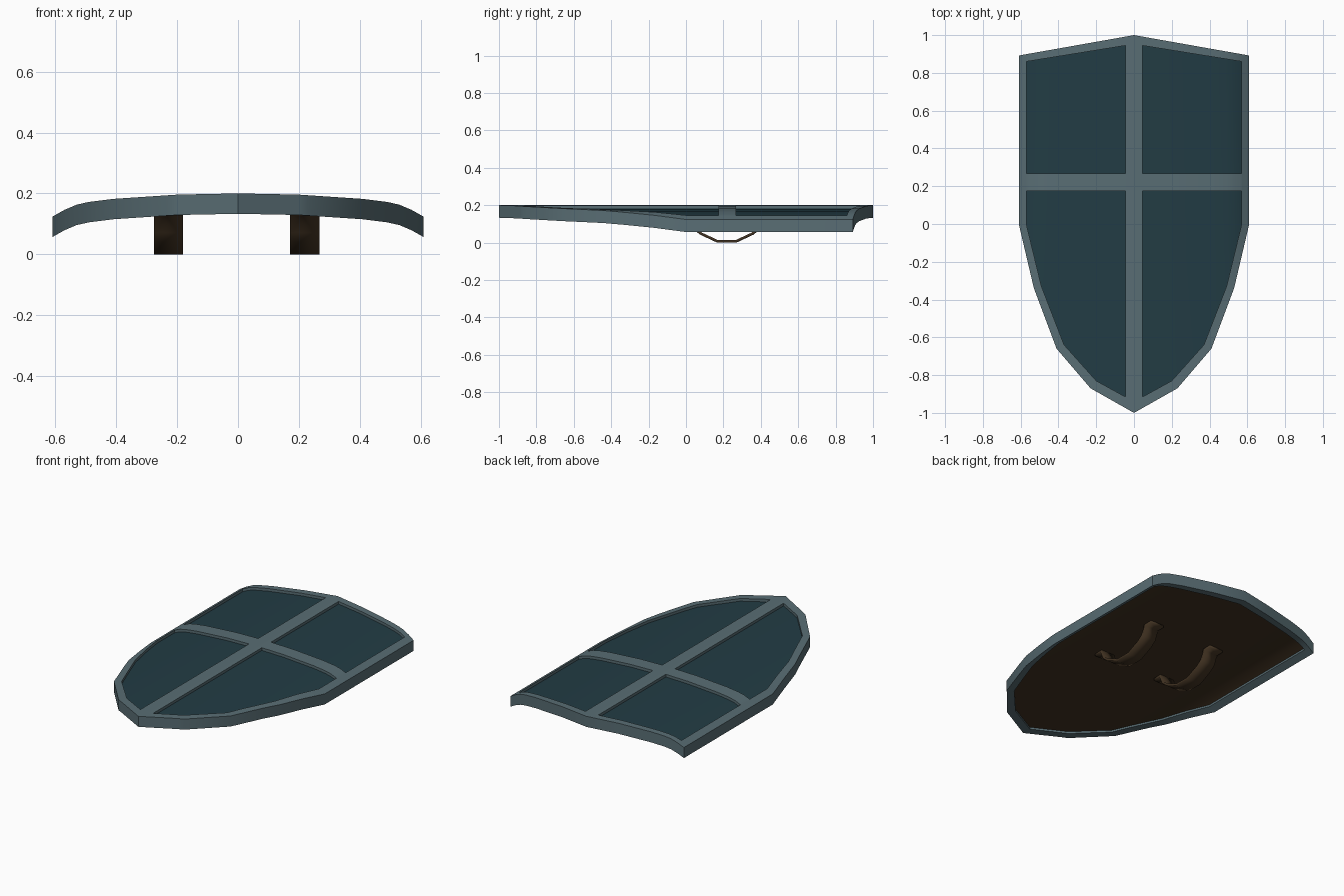
import bpy, bmesh
from mathutils import Vector

if "Cube" in bpy.data.objects:
    bpy.data.objects.remove(bpy.data.objects["Cube"])


def material(name, rgb):
    m = bpy.data.materials.new(name)
    m.diffuse_color = (*rgb, 1)
    m.use_nodes = True
    m.node_tree.nodes["Principled BSDF"].inputs["Base Color"].default_value = m.diffuse_color
    return m


STEEL = material("steel", (0.10, 0.155, 0.175))
BLUE = material("dark_blue", (0.016, 0.045, 0.058))
BROWN = material("leather", (0.055, 0.033, 0.016))

# Cross-section of the curved shield: (distance from middle, top height)
ARCH = [(0, 0.2), (0.2, 0.196), (0.41, 0.182), (0.49, 0.172), (0.53, 0.163),
        (0.57, 0.146), (0.62, 0.118)]


def arch_z(x):
    x = abs(x)
    for (a, za), (b, zb) in zip(ARCH, ARCH[1:]):
        if x <= b:
            return za + (zb - za) * (x - a) / (b - a)
    return ARCH[-1][1]


def finish(bm, name, mat, angle=0.5):
    bmesh.ops.recalc_face_normals(bm, faces=bm.faces)
    me = bpy.data.meshes.new(name)
    bm.to_mesh(me)
    bm.free()
    ob = bpy.data.objects.new(name, me)
    bpy.context.collection.objects.link(ob)
    me.materials.append(mat)
    bpy.ops.object.select_all(action='DESELECT')
    ob.select_set(True)
    bpy.context.view_layer.objects.active = ob
    bpy.ops.object.shade_smooth_by_angle(angle=angle)
    return ob


def curved_plate(name, polygons, top, bottom, mat):
    """Flat polygons cut at the arch stations, thickened, then bent."""
    bm = bmesh.new()
    for poly in polygons:
        bm.faces.new([bm.verts.new((x, y, 0)) for x, y in poly])
    bmesh.ops.remove_doubles(bm, verts=bm.verts, dist=1e-4)
    bmesh.ops.recalc_face_normals(bm, faces=bm.faces)
    for s, _ in ARCH:
        for x in {s, -s}:
            bmesh.ops.bisect_plane(bm, geom=bm.verts[:] + bm.edges[:] + bm.faces[:],
                                   dist=1e-4, plane_co=(x, 0, 0), plane_no=(1, 0, 0))
    ext = bmesh.ops.extrude_face_region(bm, geom=bm.faces[:], use_keep_orig=True)
    low = {g for g in ext["geom"] if isinstance(g, bmesh.types.BMVert)}
    for v in bm.verts:
        v.co.z = arch_z(v.co.x) + (bottom if v in low else top)
    return finish(bm, name, mat)


def mirrored(half):
    return half + [(-x, y) for x, y in reversed(half[1:-1])]


def rect(x0, x1, y0, y1):
    return [(x0, y0), (x1, y0), (x1, y1), (x0, y1)]


outer = mirrored([(0, 1), (0.61, 0.892), (0.61, 0), (0.53, -0.34),
                  (0.41, -0.66), (0.23, -0.87), (0, -1)])
inner = mirrored([(0, 0.952), (0.57, 0.86), (0.57, 0), (0.49, -0.33),
                  (0.37, -0.64), (0.2, -0.83), (0, -0.94)])

# Rim around the edge
n = len(outer)
ring = [[outer[i], outer[(i + 1) % n], inner[(i + 1) % n], inner[i]] for i in range(n)]
curved_plate("rim", ring, 0, -0.067, STEEL)

# Cross bars on the front
curved_plate("upright_bar", [[(-0.045, -0.916), (0, -0.94), (0.045, -0.916),
                              (0.045, 0.945), (0, 0.952), (-0.045, 0.945)]],
             0, -0.03, STEEL)
for side, name in ((-1, "left_cross_bar"), (1, "right_cross_bar")):
    curved_plate(name, [rect(*sorted((0.045 * side, 0.57 * side)), 0.175, 0.267)],
                 0, -0.03, STEEL)

# Recessed face panel and leather backing
curved_plate("face_panel", [inner], -0.017, -0.04, BLUE)
curved_plate("back_lining", [inner], -0.04, -0.055, BROWN)

# Hand straps with flat feet
PATH = [(-0.035, 0.132), (0.02, 0.132), (0.045, 0.075), (0.08, 0.048), (0.168, 0.007)]
path = PATH + [(0.436 - y, z) for y, z in reversed(PATH)]
for cx, name in ((-0.228, "left_strap"), (0.219, "right_strap")):
    bm = bmesh.new()
    rows = [[bm.verts.new((cx + dx, y, z)) for dx in (-0.048, 0.048)] for y, z in path]
    for a, b in zip(rows, rows[1:]):
        bm.faces.new((a[0], a[1], b[1], b[0]))
    strap = finish(bm, name, BROWN)
    mod = strap.modifiers.new("thickness", 'SOLIDIFY')
    mod.thickness = 0.014
    mod.offset = 0
    mod.use_even_offset = True
